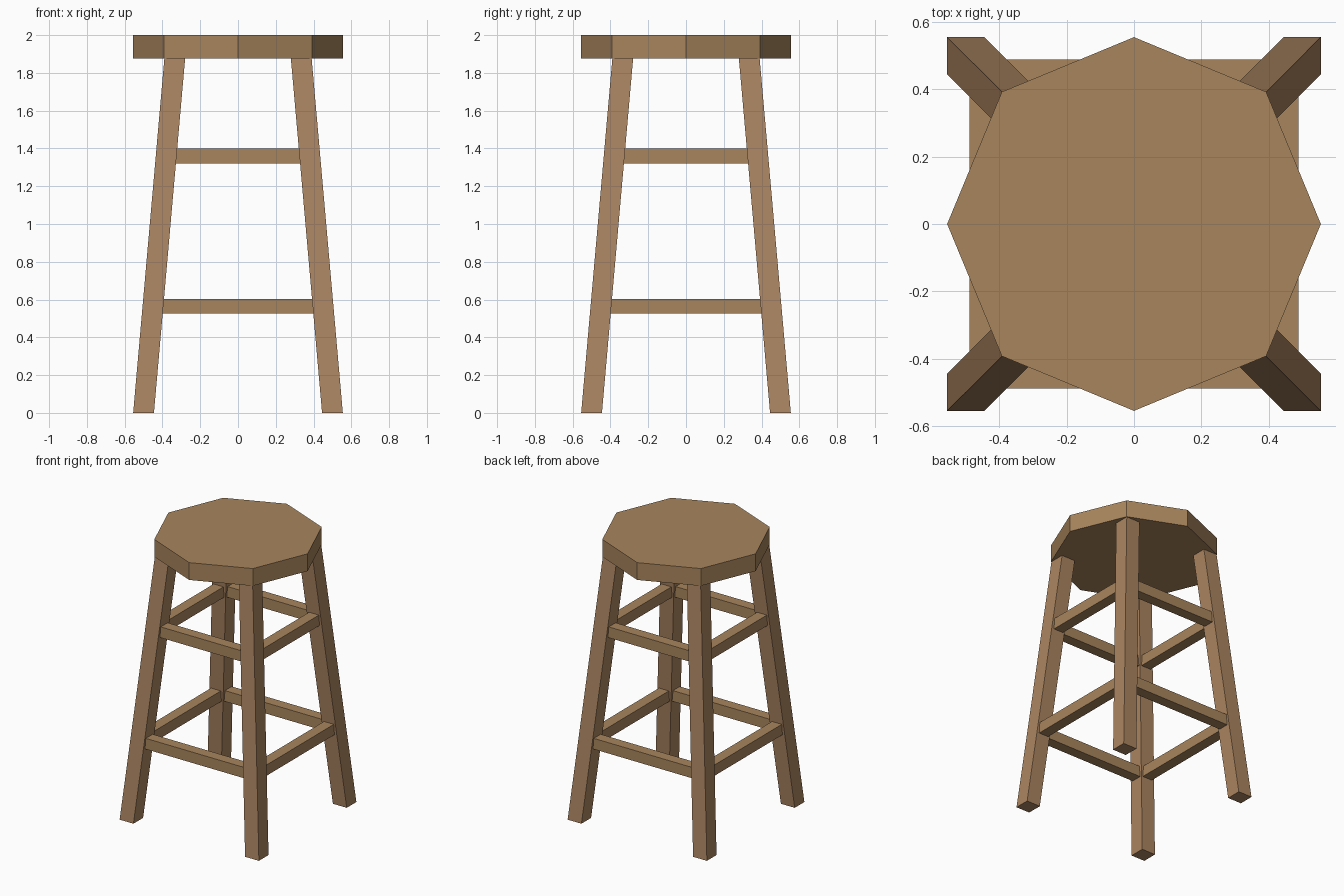
import bpy
import bmesh
import math

cube = bpy.data.objects.get("Cube")
if cube:
    bpy.data.objects.remove(cube, do_unlink=True)

SEAT_RADIUS, SEAT_BOTTOM, SEAT_TOP = 0.555, 1.875, 2.0
LEG_WIDTH, FOOT, HEAD = 0.11, 0.5, 0.335   # leg width, centre offset at floor and at seat
RAIL = 0.078


def material(name, colour):
    mat = bpy.data.materials.new(name)
    mat.use_nodes = True
    mat.diffuse_color = colour
    mat.node_tree.nodes["Principled BSDF"].inputs["Base Color"].default_value = colour
    return mat


def finish(name, bm, mat):
    mesh = bpy.data.meshes.new(name)
    bmesh.ops.recalc_face_normals(bm, faces=bm.faces)
    bm.to_mesh(mesh)
    bm.free()
    mesh.materials.append(mat)
    obj = bpy.data.objects.new(name, mesh)
    bpy.context.collection.objects.link(obj)
    return obj


def box(name, centre, size, mat):
    bm = bmesh.new()
    bmesh.ops.create_cube(bm, size=1)
    bmesh.ops.scale(bm, vec=size, verts=bm.verts)
    bmesh.ops.translate(bm, vec=centre, verts=bm.verts)
    return finish(name, bm, mat)


wood = material("warm wood", (0.392, 0.235, 0.109, 1))
leg_wood = material("reddish wood", (0.413, 0.235, 0.120, 1))

# Octagonal seat with corners on the axes
bm = bmesh.new()
rim = [bm.verts.new((SEAT_RADIUS * math.cos(i * math.pi / 4),
                     SEAT_RADIUS * math.sin(i * math.pi / 4), SEAT_BOTTOM)) for i in range(8)]
base = bm.faces.new(rim)
top = bmesh.ops.extrude_face_region(bm, geom=[base], use_keep_orig=True)["geom"]
bmesh.ops.translate(bm, vec=(0, 0, SEAT_TOP - SEAT_BOTTOM),
                    verts=[v for v in top if isinstance(v, bmesh.types.BMVert)])
finish("seat", bm, wood)

# Four square legs, sheared inward toward the seat
for y_name, sy in (("front", -1), ("back", 1)):
    for x_name, sx in (("right", -1), ("left", 1)):
        leg = box(f"{y_name}_{x_name}_leg", (0, 0, SEAT_BOTTOM / 2),
                  (LEG_WIDTH, LEG_WIDTH, SEAT_BOTTOM), leg_wood)
        for v in leg.data.vertices:
            offset = HEAD if v.co.z > 1 else FOOT
            v.co.x += sx * offset
            v.co.y += sy * offset

# Two rings of rails, ending inside the legs
for level, z in (("lower", 0.565), ("upper", 1.36)):
    c = FOOT + (HEAD - FOOT) * z / SEAT_BOTTOM
    for s, fb, side in ((-1, "front", "right"), (1, "back", "left")):
        box(f"{level}_{fb}_rail", (0, s * c, z), (2 * c, RAIL, RAIL), wood)
        box(f"{level}_{side}_rail", (s * c, 0, z), (RAIL, 2 * c, RAIL), wood)
